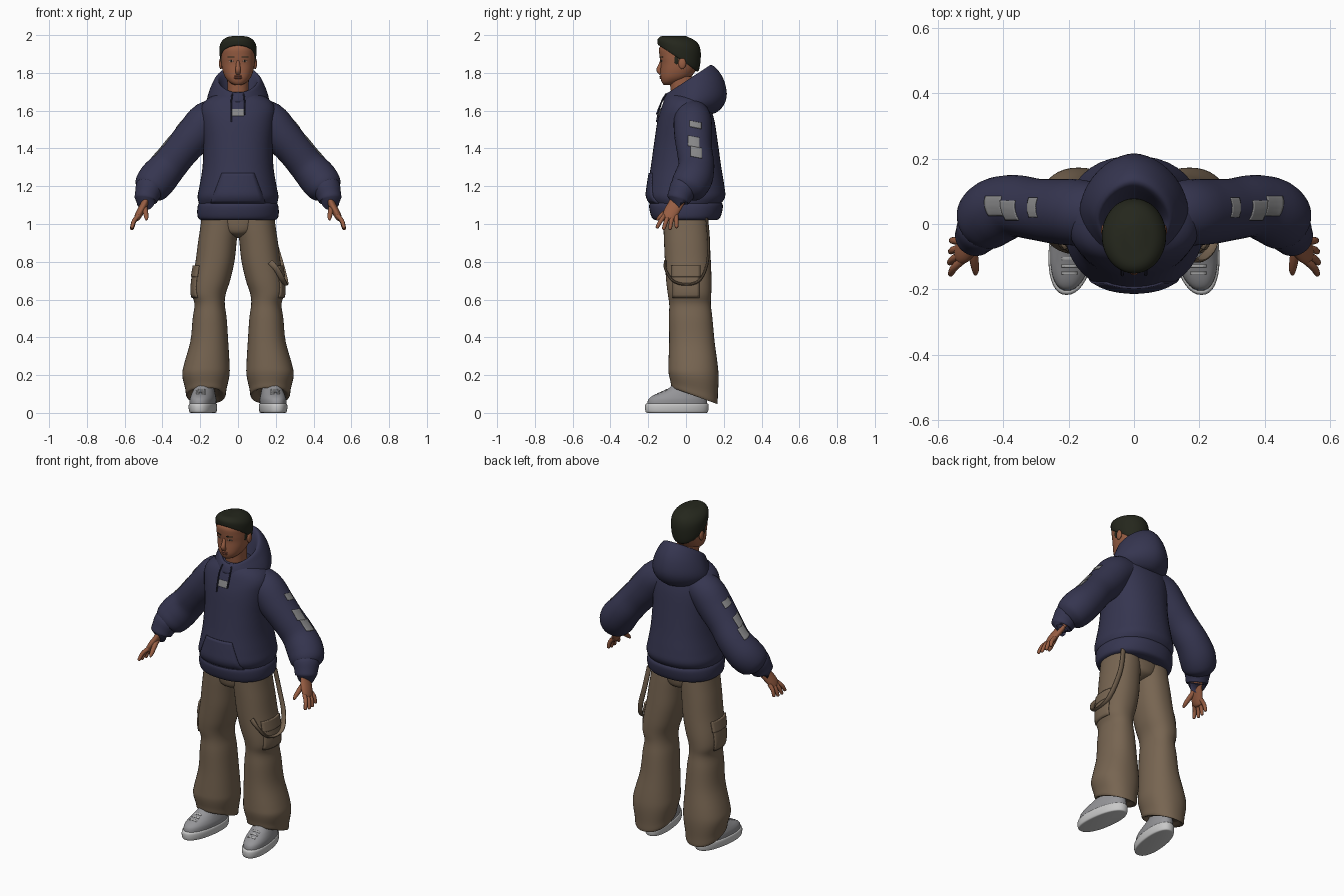
import bpy, bmesh, math
from mathutils import Vector
from mathutils.bvhtree import BVHTree

if "Cube" in bpy.data.objects:
    bpy.data.objects.remove(bpy.data.objects["Cube"])


def material(name, r, g, b):
    m = bpy.data.materials.new(name)
    m.use_nodes = True
    m.diffuse_color = (r, g, b, 1)
    bsdf = m.node_tree.nodes["Principled BSDF"]
    bsdf.inputs["Base Color"].default_value = (r, g, b, 1)
    bsdf.inputs["Roughness"].default_value = .8
    return m


NAVY = material("navy_cloth", .036, .036, .08)
CORD = material("dark_cord", .022, .022, .045)
KHAKI = material("khaki_cloth", .185, .13, .083)
SKIN = material("brown_skin", .31, .11, .055)
LIPS = material("lip_tone", .25, .08, .05)
HAIR = material("black_hair", .018, .02, .012)
WHITE = material("eye_white", .4, .34, .3)
SHOE = material("grey_shoe", .3, .3, .315)
SOLE = material("pale_sole", .58, .58, .58)
PRINT = material("grey_print", .24, .24, .245)
SIDEWAYS, BACKWARD, DOWN = Vector((1, 0, 0)), Vector((0, 1, 0)), Vector((0, 0, -1))
SQUARE = ((-1, -1), (1, -1), (1, 1), (-1, 1))


def finish(name, bm, mat):
    bmesh.ops.recalc_face_normals(bm, faces=bm.faces)
    mesh = bpy.data.meshes.new(name)
    bm.to_mesh(mesh)
    bm.free()
    mesh.polygons.foreach_set("use_smooth", [True] * len(mesh.polygons))
    mesh.set_sharp_from_angle(angle=math.radians(55))
    mesh.materials.append(mat)
    obj = bpy.data.objects.new(name, mesh)
    bpy.context.collection.objects.link(obj)
    return obj


def smooth(rows, steps=4):
    """Catmull-Rom interpolation between cross-sections."""
    rows = [Vector(r) for r in rows]
    padded = [rows[0]] + rows + [rows[-1]]
    out = []
    for a, b, c, d in zip(padded, padded[1:], padded[2:], padded[3:]):
        for k in range(steps):
            t = k / steps
            out.append(b + (c - a) * (t / 2) + (a * 2 - b * 5 + c * 4 - d) * (t * t / 2)
                       + (b * 3 - a - c * 3 + d) * (t ** 3 / 2))
    return out + [rows[-1]]


def bridge(name, rings, mat, side, shear=0):
    bm = bmesh.new()
    loops = [[bm.verts.new((side * (p.x - shear * p.y), p.y, p.z)) for p in r] for r in rings]
    for a, b in zip(loops, loops[1:]):
        for i in range(len(a)):
            bm.faces.new((a[i - 1], a[i], b[i], b[i - 1]))
    bm.faces.new(loops[0])
    bm.faces.new(loops[-1])
    return finish(name, bm, mat)


def circle(n):
    return [(math.cos(math.tau * i / n), math.sin(math.tau * i / n)) for i in range(n)]


def loft(name, rows, mat, side=1, power=.9, shear=0):
    """Stacked rings; row = height, half width, front, back, optional tilt and centre x."""
    rings = []
    for z, width, front, back, tilt, x in smooth([(*r, 0, 0)[:6] for r in rows]):
        ring = []
        for pair in circle(40):
            c, s = (math.copysign(abs(f) ** power, f) for f in pair)
            ring.append(Vector((x + width * c, (front + back + s * (back - front)) / 2, z + tilt * s)))
        rings.append(ring)
    return bridge(name, rings, mat, side, shear)


def tube(name, rows, mat, side=1, n=24, axis=BACKWARD, flare=1):
    """Swept path; row = x, y, z, radius; flare widens it along the axis."""
    pts = smooth(rows)
    pos = [p.xyz for p in pts]
    rings = []
    for i, p in enumerate(pts):
        t = (pos[min(i + 1, len(pos) - 1)] - pos[max(i - 1, 0)]).normalized()
        u = (axis - t * axis.dot(t)).normalized()
        v = t.cross(u)
        rings.append([pos[i] + (v * c + u * s * flare) * p.w for c, s in circle(n)])
    return bridge(name, rings, mat, side)


def ball(name, centre, size, mat, side=1):
    bm = bmesh.new()
    bmesh.ops.create_uvsphere(bm, u_segments=16, v_segments=10, radius=1)
    bmesh.ops.scale(bm, verts=bm.verts, vec=size)
    bmesh.ops.translate(bm, verts=bm.verts, vec=(side * centre[0], *centre[1:]))
    return finish(name, bm, mat)


def plate(name, target, corners, ray, mat, thick=.006, n=10):
    """Thin quad panel projected on to another part."""
    src = bmesh.new()
    src.from_mesh(target.data)
    tree = BVHTree.FromBMesh(src)
    src.free()
    a, b, c, d = (Vector(p) for p in corners)
    bm = bmesh.new()
    grid = []
    for i in range(n + 1):
        row = []
        for j in range(n + 1):
            p = a.lerp(b, i / n).lerp(d.lerp(c, i / n), j / n)
            hit = tree.ray_cast(p, ray)[0] or tree.find_nearest(p)[0]
            row.append(bm.verts.new(hit - ray * thick / 4))
        grid.append(row)
    for r, s in zip(grid, grid[1:]):
        for j in range(n):
            bm.faces.new((r[j], s[j], s[j + 1], r[j + 1]))
    obj = finish(name, bm, mat)
    mod = obj.modifiers.new("thickness", "SOLIDIFY")
    mod.thickness, mod.offset = thick, 0
    return obj


def front_panel(name, target, x, z, half_top, half_base, half_height, mat, thick=.004):
    low, high = z - half_height, z + half_height
    corners = [(x - half_base, -1, low), (x + half_base, -1, low),
               (x + half_top, -1, high), (x - half_top, -1, high)]
    return plate(name, target, corners, BACKWARD, mat, thick)


def side_panel(name, target, side, y, z, half_width, half_height, mat, thick=.004, slant=0):
    corners = [(side, y + i * half_width, z + j * half_height - i * slant) for i, j in SQUARE]
    return plate(name, target, corners, SIDEWAYS * -side, mat, thick)


def even(rows):
    """Rings as deep in front as behind: height, half width, half depth."""
    return [(z, width, -depth, depth) for z, width, depth in rows]


# Hoodie body, hem, hood and drawstrings
torso = loft("hoodie_body", even([
    (1.09, .2, .17), (1.14, .214, .206), (1.2, .204, .203), (1.3, .188, .187), (1.42, .184, .17),
    (1.54, .195, .152), (1.61, .198, .132), (1.66, .165, .112), (1.7, .09, .08)]), NAVY)
loft("hoodie_hem", even([(1.02, .19, .16), (1.03, .21, .178), (1.06, .216, .19),
                         (1.1, .212, .195), (1.12, .195, .18)]), NAVY)
loft("hood", [
    (1.58, .12, -.09, .12), (1.61, .15, -.11, .16, -.02), (1.64, .165, -.12, .2, -.01),
    (1.68, .16, -.115, .216, .01), (1.73, .142, -.108, .195, .045), (1.765, .12, -.1, .145, .072),
    (1.755, .1, -.085, .11, .065), (1.66, .08, -.06, .07, .03)], NAVY, power=1.12)
front_panel("front_pocket", torso, 0, 1.19, .085, .145, .08, NAVY, .008)
front_panel("chest_print", torso, 0, 1.59, .032, .032, .018, PRINT, .006)
for side, low in ((-1, 1.54), (1, 1.58)):
    tube("drawstring", [(.03, -.105, 1.69, .004), (.036, -.132, 1.64, .004),
                        (.036, -.155, low, .005)], CORD, side, 8)

# Head, hair and face
loft("neck", [(1.6, .06, -.07, .05), (1.7, .056, -.08, .045), (1.78, .058, -.09, .045)], SKIN)
head = loft("head", [
    (1.737, .022, -.118, -.06), (1.75, .045, -.128, -.03), (1.775, .067, -.135, .02),
    (1.81, .081, -.135, .05), (1.85, .088, -.134, .065), (1.89, .09, -.14, .07),
    (1.94, .086, -.138, .065), (1.98, .04, -.08, .03)], SKIN)
loft("hair", [
    (1.878, .08, -.12, .05, -.066), (1.878, .093, -.144, .066, -.068), (1.905, .098, -.15, .076, -.05),
    (1.95, .095, -.149, .077, -.03), (1.98, .07, -.128, .056, -.015), (1.995, .03, -.09, 0)],
    HAIR, power=1)
tube("nose", [(0, -.128, 1.865, .008), (0, -.136, 1.84, .011), (0, -.143, 1.815, .014),
              (0, -.13, 1.798, .012)], SKIN, axis=SIDEWAYS)
for z in (1.773, 1.782):
    ball("lip", (0, -.131, z), (.022, .009, .006), LIPS)
for side in (-1, 1):
    ball("ear", (.091, -.02, 1.85), (.01, .02, .03), SKIN, side)
    ball("sideburn", (.083, -.05, 1.872), (.009, .014, .03), HAIR, side)
    x = side * .036
    front_panel("eye", head, x, 1.863, .009, .012, .003, WHITE, .002)
    front_panel("iris", head, x, 1.863, .004, .004, .004, HAIR, .003)
    front_panel("eyebrow", head, x, 1.884, .018, .018, .003, HAIR, .003)

for side, word in ((1, "left_"), (-1, "right_")):
    # Sleeve, printed patches and cuff
    sleeve = tube(word + "sleeve", [
        (.07, .03, 1.58, .085), (.16, .035, 1.55, .1), (.23, .038, 1.47, .1), (.3, .045, 1.39, .094),
        (.365, .055, 1.31, .095), (.425, .038, 1.24, .102), (.463, .005, 1.19, .092),
        (.48, -.01, 1.165, .06)], NAVY, side, 32)
    tube(word + "cuff", [(.458, 0, 1.205, .06), (.468, -.012, 1.19, .074), (.482, -.032, 1.15, .065),
                         (.488, -.042, 1.125, .058), (.487, -.04, 1.128, .03)], NAVY, side, 28)
    for y, z, half in ((.05, 1.525, .016), (.042, 1.435, .027), (.055, 1.38, .027)):
        side_panel(word + "sleeve_print", sleeve, side, y, z, .03, half, PRINT, slant=.006)

    # Hand with fanned fingers
    tube(word + "palm", [(.478, -.03, 1.16, .022), (.494, -.052, 1.11, .02), (.52, -.08, 1.06, .02),
                         (.535, -.09, 1.03, .016), (.54, -.092, 1.02, .008)], SKIN, side, flare=2)
    for k in range(4):
        base = Vector((.526, .02 * k - .112, 1.045))
        tip = Vector((.565 - .003 * abs(k - 1), .035 * k - .155, .966 + .008 * abs(k - 1.5)))
        bend = base.lerp(tip, .5) + Vector((.006, 0, .006))
        tube(word + "finger", [(*base, .012), (*bend, .0115), (*tip.lerp(bend, .15), .009),
                               (*tip, .004)], SKIN, side, 12)
    tube(word + "thumb", [(.495, -.065, 1.095, .014), (.49, -.105, 1.065, .014),
                          (.485, -.14, 1.035, .011), (.485, -.155, 1.02, .004)],
         SKIN, side, 12, SIDEWAYS)

    # Trouser leg: height, centre, half width; the hem drops towards the heel
    rows = []
    for z, x, width in ((1.06, .095, .095), (.98, .1, .1), (.9, .11, .102), (.8, .122, .103),
                        (.7, .142, .1), (.63, .155, .09), (.575, .15, .08), (.5, .15, .09), (.38, .152, .1),
                        (.26, .165, .12), (.2, .17, .125), (.13, .17, .11), (.09, .17, .1), (.11, .17, .06)):
        middle, depth = .05 * (1 - z), .07 + width / 2
        rows.append((z, width, middle - depth, middle + depth, min(0, .27 * (z - .25)), x))
    leg = loft(word + "trouser_leg", rows, KHAKI, side)
    side_panel(word + "cargo_pocket", leg, side, 0, .69, .07, .08, KHAKI, .009)
    side_panel(word + "cargo_flap", leg, side, 0, .75, .075, .03, KHAKI, .015)

    # Shoe with sole and laces
    sole = [(0, .06, -.2), (.005, .068, -.213), (.03, .072, -.217), (.048, .069, -.212), (.05, .055, -.19)]
    upper = [(.04, .066, -.205), (.07, .067, -.2), (.09, .063, -.178), (.11, .057, -.135),
             (.135, .05, -.085), (.17, .046, -.06)]
    loft(word + "sole", [(z, w, f, w + .048, 0, .18) for z, w, f in sole], SOLE, side, shear=.12)
    shoe = loft(word + "shoe_upper", [(z, w, f, w + .045, 0, .18) for z, w, f in upper],
                SHOE, side, shear=.12)
    for k in range(3):
        y = .022 * k - .15
        corners = [(side * (.197 + i * .024), y + j * .004, 1) for i, j in SQUARE]
        plate(word + "lace", shoe, corners, DOWN, SOLE, .003, 4)

# Trouser seat and hanging strap
loft("trouser_seat", even([(.925, .01, .03), (.94, .05, .085), (.97, .12, .112),
                           (1.06, .18, .118)]), KHAKI)
tube("hanging_strap", [(x, y, z, .007) for x, y, z in (
    (.17, .11, 1.03), (.195, .12, .9), (.23, .11, .78), (.25, .07, .7), (.25, 0, .68),
    (.238, -.07, .7), (.205, -.108, .76), (.17, -.11, .8))], KHAKI, n=10, axis=SIDEWAYS, flare=2.2)
